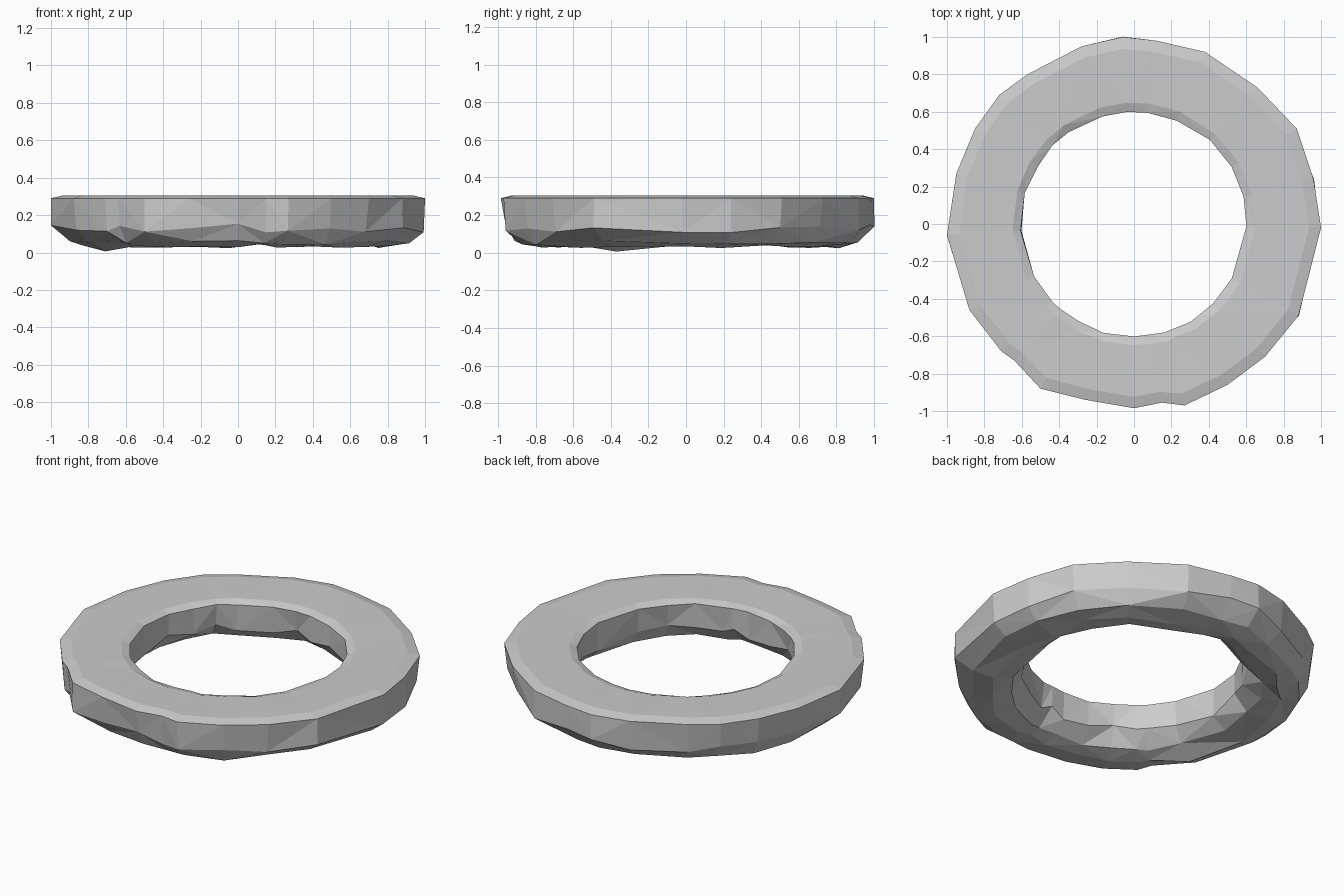
import bpy, bmesh, math, random

if "Cube" in bpy.data.objects:
    bpy.data.objects.remove(bpy.data.objects["Cube"])

random.seed(7)

# Uneven rim outline seen from above, counter-clockwise
RIM = [(1.0, -.02), (.96, .24), (.87, .51), (.66, .73), (.38, .92), (.12, .98),
       (-.06, 1.0), (-.28, .95), (-.57, .80), (-.72, .69), (-.85, .51), (-.95, .27),
       (-1.0, -.06), (-.88, -.46), (-.71, -.68), (-.64, -.73), (-.5, -.88),
       (-.26, -.94), (0, -.985), (.15, -.955), (.27, -.97), (.5, -.86),
       (.70, -.71), (.88, -.49)]
INNER_R = 0.602

# Cross-section: (fraction from hole to rim, height, radial wobble, height wobble)
SECTION = [(1.0, .29, 0, 0), (.97, .13, .015, .025), (.78, .052, .02, .012),
           (.50, .034, .03, .012), (.24, .052, .02, .012), (.03, .14, .015, .03),
           (0.0, .285, .006, .004), (.12, .301, 0, .002), (.84, .305, 0, 0)]

bm = bmesh.new()
rings = []
for i, (x, y) in enumerate(RIM):
    ang, outer = math.atan2(y, x), math.hypot(x, y)
    ring = []
    for j, (f, z, wr, wz) in enumerate(SECTION):
        r = INNER_R + f * (outer - INNER_R) + random.uniform(-wr, wr)
        z += random.uniform(-wz, wz)
        # lowest bump under the ring
        if j == 3 and i == 13:
            r, z = .80, .006
        ring.append(bm.verts.new((r * math.cos(ang), r * math.sin(ang), z)))
    rings.append(ring)

# Skin the sections with faceted triangles of alternating direction
n, m = len(rings), len(SECTION)
for i in range(n):
    a, b = rings[i], rings[(i + 1) % n]
    for j in range(m):
        k = (j + 1) % m
        p, q, s, t = a[j], a[k], b[k], b[j]
        tris = [(p, q, s), (p, s, t)] if (i + j) % 2 else [(p, q, t), (q, s, t)]
        for tri in tris:
            bm.faces.new(tri)
bmesh.ops.recalc_face_normals(bm, faces=bm.faces)

mesh = bpy.data.meshes.new("stone_ring")
bm.to_mesh(mesh)
bm.free()
bpy.context.collection.objects.link(bpy.data.objects.new("stone_ring", mesh))
